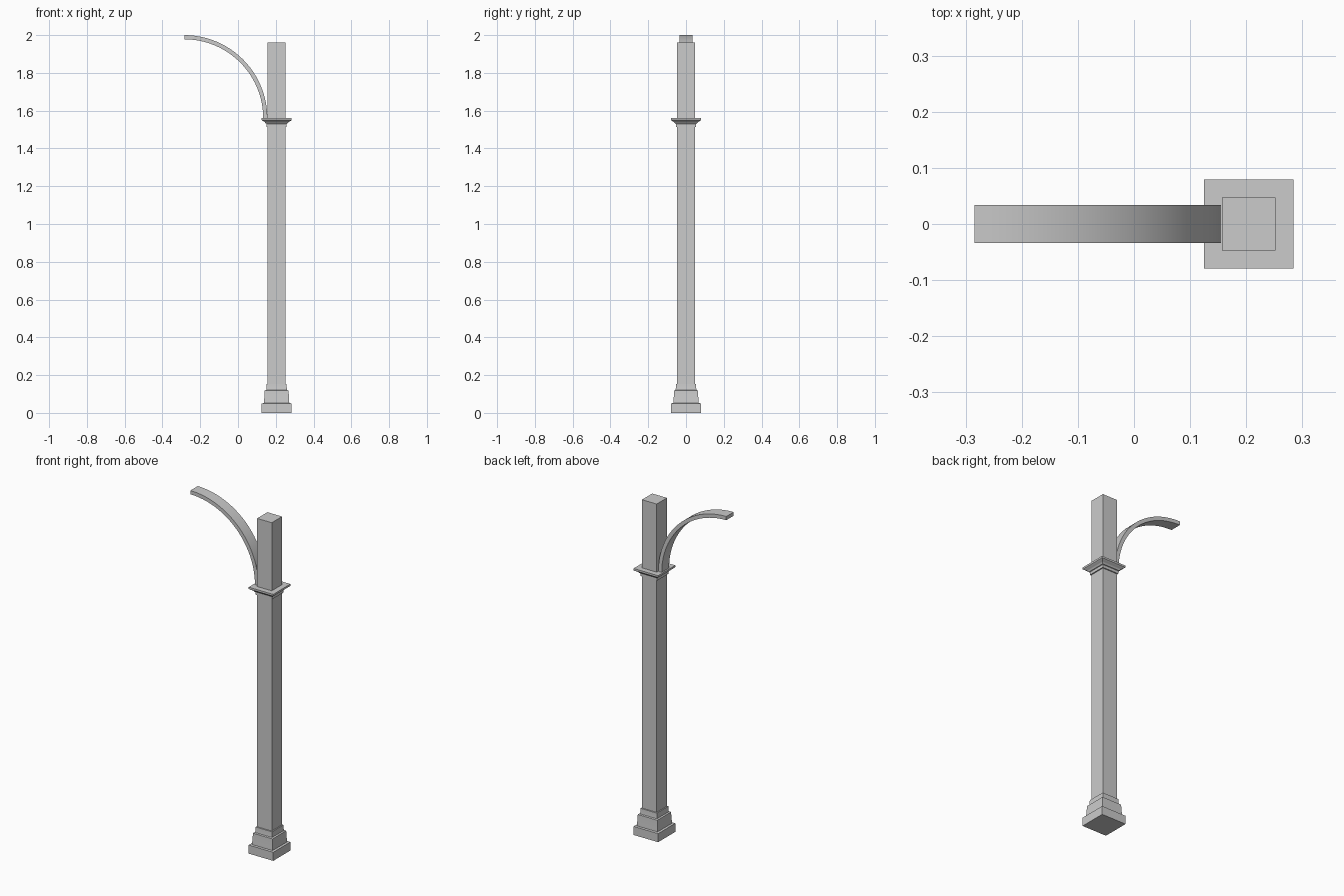
import bpy, bmesh, math

if "Cube" in bpy.data.objects:
    bpy.data.objects.remove(bpy.data.objects["Cube"])

CX = 0.2045  # column axis


def finish(name, bm):
    bmesh.ops.recalc_face_normals(bm, faces=bm.faces[:])
    me = bpy.data.meshes.new(name)
    bm.to_mesh(me)
    bm.free()
    ob = bpy.data.objects.new(name, me)
    bpy.context.collection.objects.link(ob)
    bpy.ops.object.select_all(action='DESELECT')
    ob.select_set(True)
    bpy.context.view_layer.objects.active = ob
    bpy.ops.object.shade_smooth_by_angle(angle=math.radians(30))
    return ob


def square_loft(name, profile):
    """Stack square rings given as (half width, z), capped at both ends."""
    bm = bmesh.new()
    rings = [[bm.verts.new((CX + sx * h, sy * h, z))
              for sx, sy in ((-1, -1), (1, -1), (1, 1), (-1, 1))]
             for h, z in profile]
    for a, b in zip(rings, rings[1:]):
        for i in range(4):
            j = (i + 1) % 4
            bm.faces.new((a[i], a[j], b[j], b[i]))
    bm.faces.new(rings[0])
    bm.faces.new(rings[-1])
    return finish(name, bm)


def curved_arm(name, cx, cz, r_in, r_out, half_y, steps=24):
    """Quarter-circle bar of rectangular section."""
    bm = bmesh.new()
    rings = []
    for k in range(steps + 1):
        a = math.pi / 2 * k / steps
        rings.append([bm.verts.new((cx + r * math.cos(a), y, cz + r * math.sin(a)))
                      for r, y in ((r_in, -half_y), (r_out, -half_y),
                                   (r_out, half_y), (r_in, half_y))])
    for a, b in zip(rings, rings[1:]):
        for i in range(4):
            j = (i + 1) % 4
            bm.faces.new((a[i], a[j], b[j], b[i]))
    bm.faces.new(rings[0])
    bm.faces.new(rings[-1])
    return finish(name, bm)


# Square post
square_loft("post_shaft", [(0.0475, 0.0), (0.0475, 1.96)])

# Stepped foot with softly curved middle moulding
square_loft("post_base", [
    (0.0795, 0.0), (0.0795, 0.05), (0.067, 0.052), (0.066, 0.07),
    (0.0645, 0.09), (0.0635, 0.118), (0.055, 0.121), (0.0535, 0.135),
    (0.053, 0.153), (0.0475, 0.154)])

# Flared collar
square_loft("post_collar", [
    (0.0475, 1.513), (0.053, 1.514), (0.053, 1.53), (0.058, 1.532),
    (0.061, 1.537), (0.066, 1.542), (0.073, 1.545), (0.0795, 1.55),
    (0.0795, 1.561)])

# Curved bracket springing from the collar
curved_arm("bracket_arm", -0.2845, 1.56, 0.418, 0.44, 0.034)
